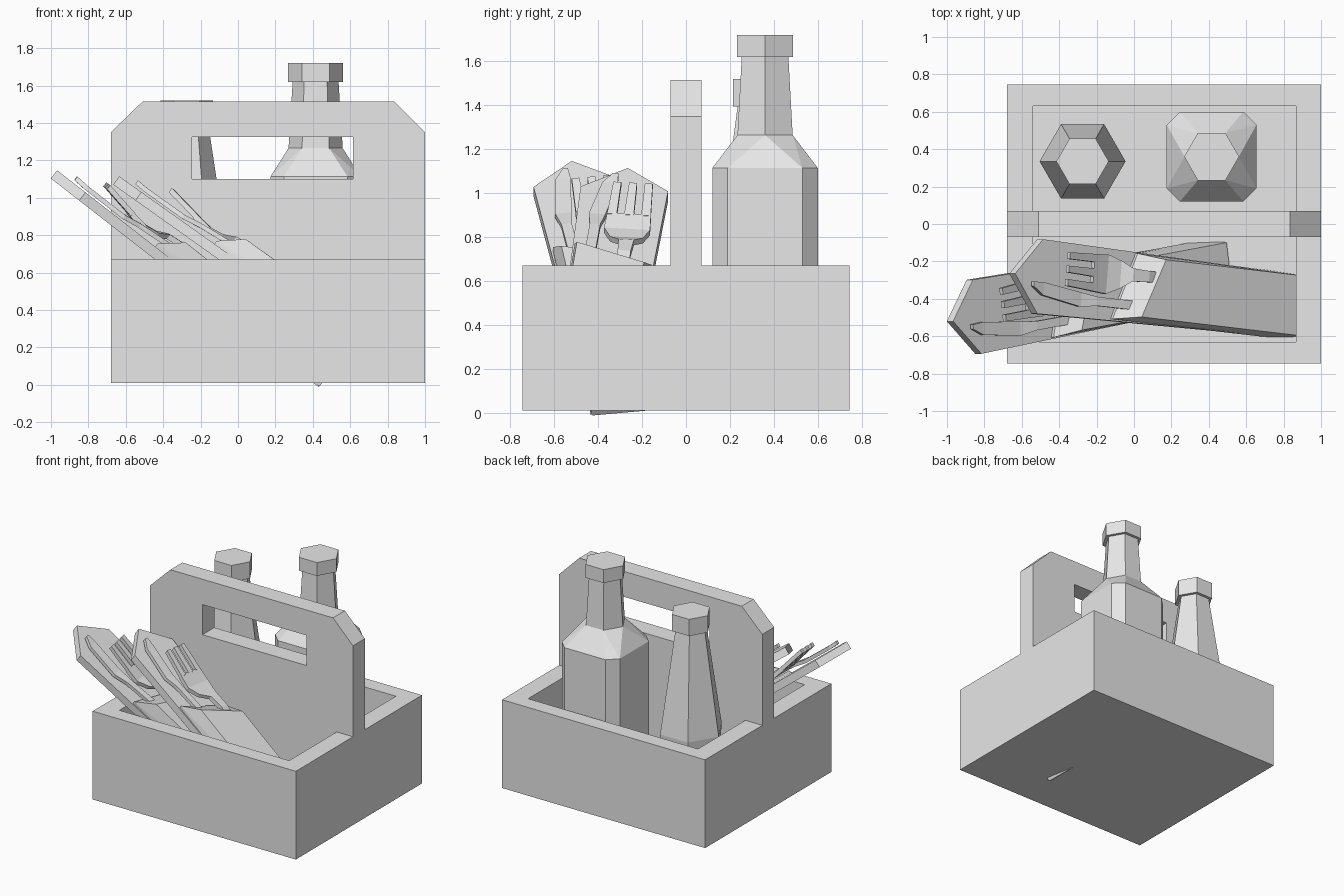
import bpy, bmesh, math
from mathutils import Vector

cube = bpy.data.objects.get("Cube")
if cube:
    bpy.data.objects.remove(cube, do_unlink=True)

grey = bpy.data.materials.new("plain_grey")
grey.use_nodes = True
grey.diffuse_color = (0.8, 0.8, 0.8, 1)
grey.node_tree.nodes["Principled BSDF"].inputs["Base Color"].default_value = (0.8, 0.8, 0.8, 1)


def finish(name, bm):
    bmesh.ops.recalc_face_normals(bm, faces=bm.faces)
    mesh = bpy.data.meshes.new(name)
    bm.to_mesh(mesh)
    bm.free()
    mesh.materials.append(grey)
    obj = bpy.data.objects.new(name, mesh)
    bpy.context.scene.collection.objects.link(obj)
    return obj


def hull(name, points):
    """Convex solid with flat facets merged."""
    bm = bmesh.new()
    for p in points:
        bm.verts.new(p)
    bmesh.ops.convex_hull(bm, input=bm.verts)
    bmesh.ops.dissolve_limit(bm, angle_limit=0.01, verts=bm.verts, edges=bm.edges)
    return finish(name, bm)


def loft(name, rings):
    """Capped skin through rings of equal size."""
    bm = bmesh.new()
    rows = [[bm.verts.new(p) for p in ring] for ring in rings]
    for a, b in zip(rows, rows[1:]):
        for i in range(len(a)):
            j = (i + 1) % len(a)
            bm.faces.new((a[i], a[j], b[j], b[i]))
    bm.faces.new(rows[0])
    bm.faces.new(rows[-1])
    return finish(name, bm)


def hexagon(x, y, r, z):
    return [(x + r * math.cos(k * math.pi / 3), y + r * math.sin(k * math.pi / 3), z)
            for k in range(6)]


def rect(x0, x1, y0, y1, z):
    return [(x0, y0, z), (x1, y0, z), (x1, y1, z), (x0, y1, z)]


# Open box: outside skin, rim, then inside walls down to the floor
outer = (-0.68, 1.0, -0.745, 0.745)
inner = (-0.54, 0.865, -0.63, 0.63)
loft("box", [rect(*outer, 0.01), rect(*outer, 0.67), rect(*inner, 0.67), rect(*inner, 0.12)])

# Divider with a chamfered top and a hand hole
outline = [(-0.68, 0.05), (1.0, 0.05), (1.0, 1.35), (0.835, 1.515), (-0.51, 1.515), (-0.68, 1.35)]
hole = [(-0.245, 1.1), (0.615, 1.1), (0.615, 1.325), (-0.245, 1.325)]
bm = bmesh.new()
edges = []
for loop in (outline, hole):
    vs = [bm.verts.new((x, -0.07, z)) for x, z in loop]
    edges += [bm.edges.new((vs[i - 1], vs[i])) for i in range(len(vs))]
bmesh.ops.triangle_fill(bm, use_beauty=True, edges=edges)
ext = bmesh.ops.extrude_face_region(bm, geom=bm.faces[:], use_keep_orig=True)
bmesh.ops.translate(bm, vec=(0, 0.14, 0),
                    verts=[g for g in ext["geom"] if isinstance(g, bmesh.types.BMVert)])
bmesh.ops.dissolve_limit(bm, angle_limit=0.01, verts=bm.verts, edges=bm.edges)
bmesh.ops.triangulate(bm, faces=bm.faces[:])
finish("divider_handle", bm)


# Square bottle with cut corners, hexagonal neck and cap
def cut_square(x, y, h, c, z):
    pts = []
    for sx, sy in ((1, 1), (-1, 1), (-1, -1), (1, -1)):
        pts += [(x + sx * h, y + sy * (h - c), z), (x + sx * (h - c), y + sy * h, z)]
    return pts


bx, by = 0.415, 0.36
hull("bottle_body", cut_square(bx, by, 0.24, 0.07, 0.12) + cut_square(bx, by, 0.24, 0.07, 1.115)
     + hexagon(bx, by, 0.145, 1.265))
loft("bottle_neck", [hexagon(bx, by, 0.145, 1.265), hexagon(bx, by, 0.122, 1.63)])
loft("bottle_cap", [hexagon(bx, by, 0.147, 1.62), hexagon(bx, by, 0.147, 1.72)])

# Tapered hexagonal shaker
sx, sy = -0.275, 0.335
loft("shaker_body", [hexagon(sx, sy, r, z) for r, z in ((0.2, 0.12), (0.23, 0.64), (0.115, 1.4))])
loft("shaker_cap", [hexagon(sx, sy, 0.14, z) for z in (1.395, 1.52)])


# Napkin pocket with fork and knife; u runs down, v across, n outward
def napkin_set(side, tip, heading):
    tip = Vector(tip)
    d = Vector(heading).normalized()
    n = d.cross(Vector((0, 1, 0))).normalized()
    v = n.cross(d)

    def at(u, w, h):
        return tip + d * u + v * w + n * h

    length = 1.81
    panel = [(0, 0), (0.165, 0.2), (0.165, -0.2), (length, 0.17), (length, -0.17)]
    hull(side + "_napkin_back", [at(u, w, h) for u, w in panel for h in (0, -0.055)])

    # Folded pocket with a slanted lip
    pocket = []
    for s in (-1, 1):
        skew = 0.065 * s
        pocket += [at(0.71 + skew, s * 0.182, -0.02), at(0.71 + skew, s * 0.182, 0.02),
                   at(0.83 + skew, s * 0.16, 0.118),
                   at(length, s * 0.16, 0.11), at(length, s * 0.178, -0.05)]
    hull(side + "_napkin_pocket", pocket)

    # Flat strip through stations of (u, centre, half width, height)
    def strip(name, stations, t):
        loft(side + name, [[at(u, c - w, h), at(u, c + w, h), at(u, c + w, h - t), at(u, c - w, h - t)]
                           for u, c, w, h in stations])

    strip("_fork_head", [(0.46, 0.05, 0.1, 0.075), (0.56, 0.05, 0.105, 0.06),
                         (0.64, 0.055, 0.075, 0.07), (0.70, 0.06, 0.035, 0.1),
                         (0.8, 0.06, 0.03, 0.11), (1.0, 0.06, 0.03, 0.08)], 0.03)
    for k in (-1, 0, 1):
        strip("_fork_tine_%d" % (k + 2),
              [(0.27, 0.05 + k * 0.072, 0.018, 0.112), (0.47, 0.05 + k * 0.078, 0.022, 0.075)], 0.028)
    strip("_knife", [(0.1, -0.045, 0.012, 0.04), (0.17, -0.065, 0.035, 0.035),
                     (0.42, -0.1, 0.038, 0.035), (0.52, -0.1, 0.024, 0.05),
                     (0.95, -0.1, 0.024, 0.08)], 0.025)


napkin_set("right", (-0.967, -0.52, 1.147), (1.4, 0.26, -1.09))
napkin_set("left", (-0.635, -0.265, 1.115), (1.45, -0.17, -1.03))
